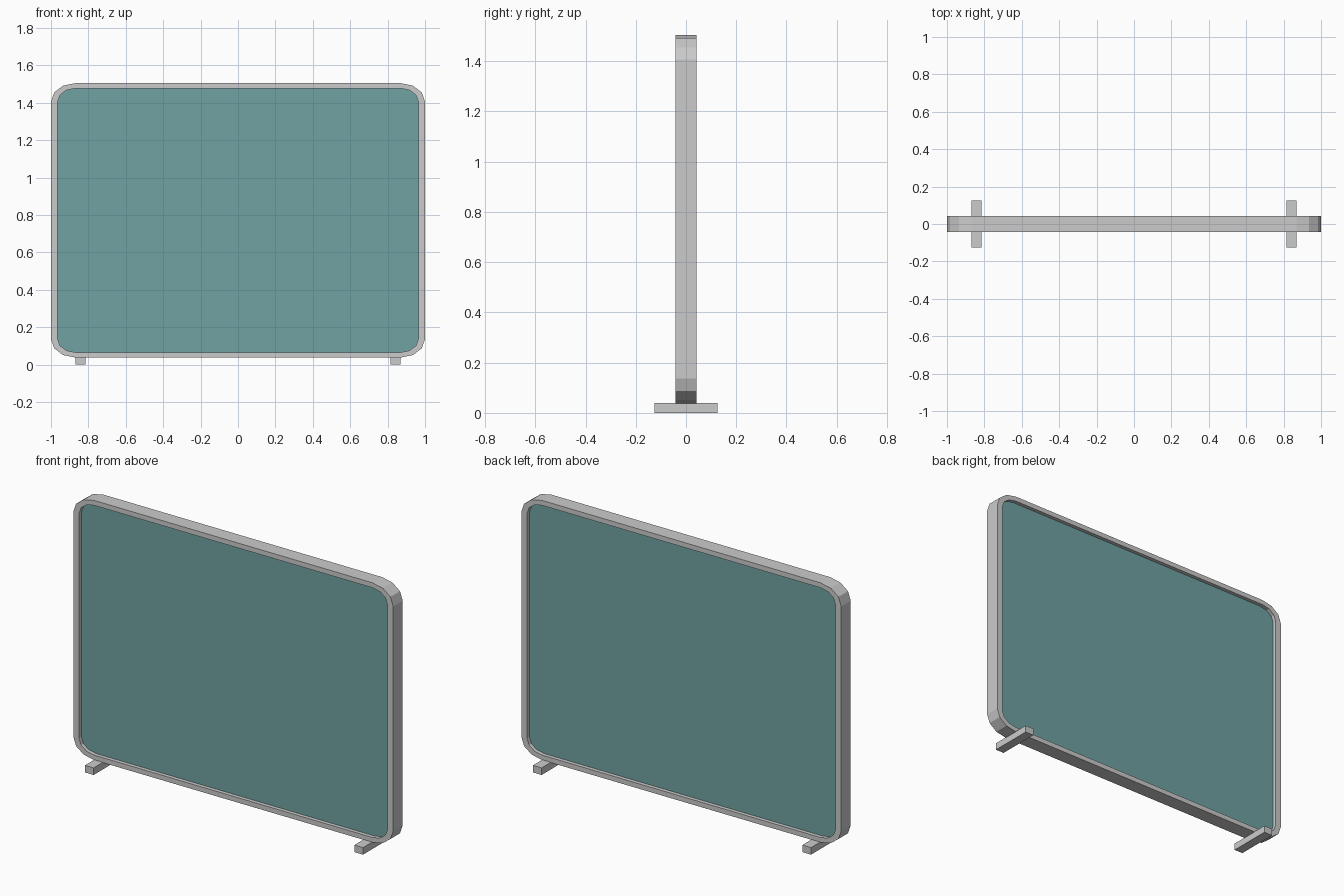
import bpy, bmesh, math

if "Cube" in bpy.data.objects:
    bpy.data.objects.remove(bpy.data.objects["Cube"])

CX, Z_LO, Z_HI = 0.87, 0.137, 1.406   # corner centres shared by frame and panel
SEGS = 3


def outline(rx, rz):
    """Rectangle outline with elliptical low-poly corners, as (x, z) points."""
    pts = []
    corners = [(CX, Z_HI, 0), (-CX, Z_HI, 90), (-CX, Z_LO, 180), (CX, Z_LO, 270)]
    for cx, cz, start in corners:
        for i in range(SEGS + 1):
            a = math.radians(start + 90 * i / SEGS)
            pts.append((cx + rx * math.cos(a), cz + rz * math.sin(a)))
    return pts


def finish(name, bm):
    bmesh.ops.recalc_face_normals(bm, faces=bm.faces[:])
    mesh = bpy.data.meshes.new(name)
    bm.to_mesh(mesh)
    bm.free()
    obj = bpy.data.objects.new(name, mesh)
    bpy.context.collection.objects.link(obj)
    return obj


def bridge(bm, a, b):
    n = len(a)
    for i in range(n):
        j = (i + 1) % n
        bm.faces.new((a[i], a[j], b[j], b[i]))


def ring(bm, pts, y):
    return [bm.verts.new((x, y, z)) for x, z in pts]


OUTER, INNER = outline(0.13, 0.099), outline(0.094, 0.071)
D = 0.0425

# Frame: closed rectangular section swept round the outline
bm = bmesh.new()
loops = [ring(bm, OUTER, -D), ring(bm, OUTER, D), ring(bm, INNER, D), ring(bm, INNER, -D)]
for k in range(4):
    bridge(bm, loops[k], loops[(k + 1) % 4])
finish("frame", bm)

# Panel: recessed board filling the frame
bm = bmesh.new()
front, back = ring(bm, INNER, -0.021), ring(bm, INNER, 0.021)
bridge(bm, front, back)
bm.faces.new(front)
bm.faces.new(back)
panel = finish("panel", bm)
teal = bpy.data.materials.new("teal")
teal.diffuse_color = (0.165, 0.36, 0.365, 1)
teal.use_nodes = True
teal.node_tree.nodes["Principled BSDF"].inputs["Base Color"].default_value = teal.diffuse_color
panel.data.materials.append(teal)

# Feet: crosswise bars under the frame
for side, label in ((-1, "left"), (1, "right")):
    bm = bmesh.new()
    bmesh.ops.create_cube(bm, size=1)
    bmesh.ops.scale(bm, vec=(0.054, 0.25, 0.04), verts=bm.verts)
    bmesh.ops.translate(bm, vec=(side * 0.842, 0, 0.02), verts=bm.verts)
    finish(label + "_foot", bm)
